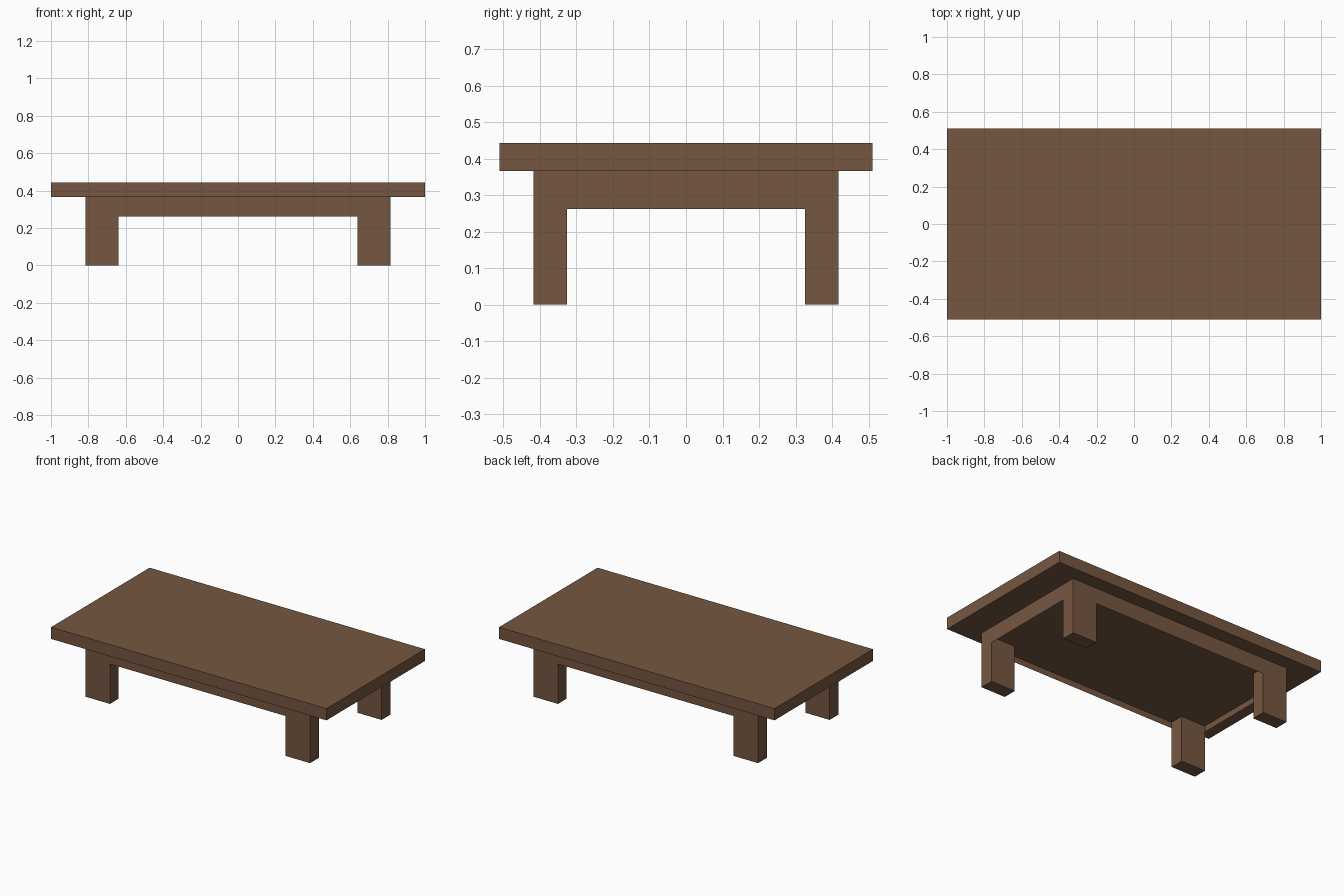
import bpy, bmesh

if "Cube" in bpy.data.objects:
    bpy.data.objects.remove(bpy.data.objects["Cube"])

wood = bpy.data.materials.new("brown wood")
wood.diffuse_color = (0.18, 0.095, 0.053, 1)
wood.use_nodes = True
wood.node_tree.nodes["Principled BSDF"].inputs["Base Color"].default_value = wood.diffuse_color

# Key dimensions
TOP_X, TOP_Y, TOP_Z = 1.0, 0.511, 0.443       # tabletop half sizes and height
OUT_X, OUT_Y = 0.815, 0.417                   # outer faces of legs and apron
IN_X, IN_Y = 0.638, 0.326                     # inner faces of legs
APRON_Z, UNDER_Z, RECESS_Z = 0.262, 0.366, 0.302
STRETCH = 1.9                                 # recess rim is wider along x


def finish(name, bm):
    bmesh.ops.recalc_face_normals(bm, faces=bm.faces)
    mesh = bpy.data.meshes.new(name)
    bm.to_mesh(mesh)
    bm.free()
    mesh.materials.append(wood)
    obj = bpy.data.objects.new(name, mesh)
    bpy.context.collection.objects.link(obj)
    return obj


def box(name, x, y, z, open_top=False):
    bm = bmesh.new()
    bmesh.ops.create_cube(bm, size=1)
    for v in bm.verts:
        for i, (lo, hi) in enumerate((x, y, z)):
            v.co[i] = hi if v.co[i] > 0 else lo
    if open_top:
        bm.faces.ensure_lookup_table()
        top = [f for f in bm.faces if f.calc_center_median().z > z[1] - 1e-4]
        bmesh.ops.delete(bm, geom=top, context='FACES_ONLY')
    return finish(name, bm)


# Tabletop slab
box("tabletop", (-TOP_X, TOP_X), (-TOP_Y, TOP_Y), (UNDER_Z, TOP_Z))

# Four legs, joined to the apron above
for sx, side in ((-1, "left"), (1, "right")):
    for sy, end in ((-1, "front"), (1, "back")):
        box(f"{end}_{side}_leg",
            sorted((sx * IN_X, sx * OUT_X)),
            sorted((sy * IN_Y, sy * OUT_Y)),
            (0, APRON_Z), open_top=True)

# Apron: cross-shaped underside between the legs, inset and recessed
bm = bmesh.new()
xs = [v / STRETCH for v in (-OUT_X, -IN_X, IN_X, OUT_X)]
ys = (-OUT_Y, -IN_Y, IN_Y, OUT_Y)
grid = [[bm.verts.new((x, y, APRON_Z)) for x in xs] for y in ys]
cells = []
for j in range(3):
    for i in range(3):
        if i == 1 or j == 1:
            cells.append(bm.faces.new((grid[j][i], grid[j + 1][i],
                                       grid[j + 1][i + 1], grid[j][i + 1])))
bm.normal_update()
bmesh.ops.inset_region(bm, faces=cells, thickness=0.045, use_even_offset=True)
ext = bmesh.ops.extrude_face_region(bm, geom=cells)
for v in ext["geom"]:
    if isinstance(v, bmesh.types.BMVert):
        v.co.z = RECESS_Z
bmesh.ops.delete(bm, geom=[f for f in cells if f.is_valid], context='FACES')

# Outer apron walls up to the tabletop
corners = [(-1, -1), (1, -1), (1, 1), (-1, 1)]
for a, b in zip(corners, corners[1:] + corners[:1]):
    bm.faces.new([bm.verts.new((c[0] * OUT_X / STRETCH, c[1] * OUT_Y, z))
                  for c, z in ((a, APRON_Z), (b, APRON_Z), (b, UNDER_Z), (a, UNDER_Z))])
bmesh.ops.scale(bm, vec=(STRETCH, 1, 1), verts=bm.verts)
bmesh.ops.remove_doubles(bm, verts=bm.verts, dist=1e-4)
finish("apron", bm)
